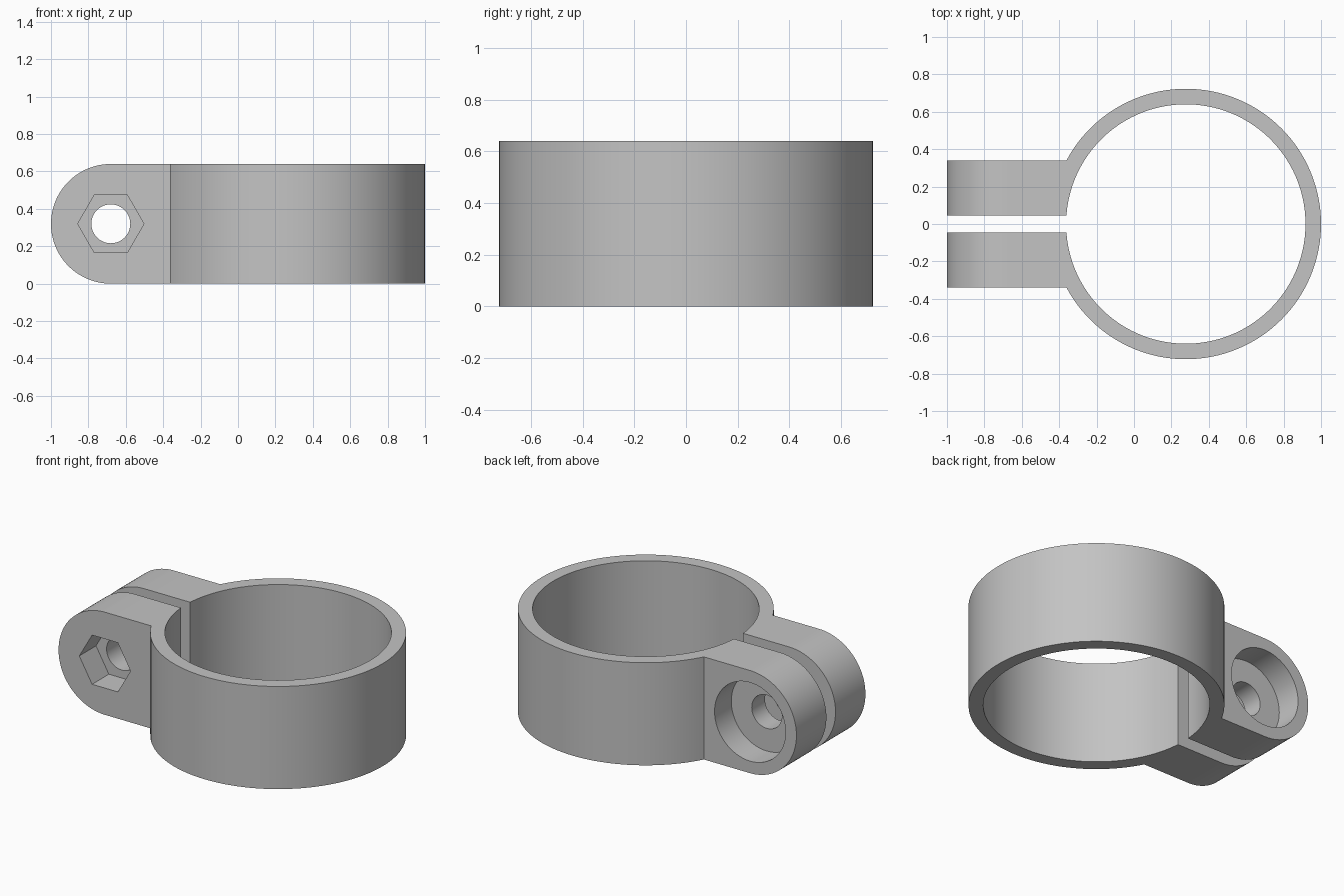
import bpy, bmesh
from math import sin, cos, pi, asin, radians
from mathutils import Vector

cube = bpy.data.objects.get("Cube")
if cube:
    bpy.data.objects.remove(cube)

# Main dimensions
HEIGHT = 0.64
RING_X, OUTER, INNER = 0.277, 0.723, 0.64
GAP, LUG_Y = 0.045, 0.34
BOLT_X, MID = -0.68, HEIGHT / 2

grey = bpy.data.materials.new("plain_grey")
grey.use_nodes = True
colour = (0.55, 0.55, 0.55, 1)
grey.diffuse_color = colour
grey.node_tree.nodes["Principled BSDF"].inputs["Base Color"].default_value = colour


def arc(cx, cy, r, start, end, steps):
    """Points along an arc, both ends included."""
    angles = [start + (end - start) * i / steps for i in range(steps + 1)]
    return [(cx + r * cos(a), cy + r * sin(a)) for a in angles]


def prism(name, outline, low, high, axis):
    """Extrude a flat outline along z, or an xz outline along y."""
    def place(p):
        return Vector((p[0], p[1], low)) if axis == "z" else Vector((p[0], low, p[1]))
    bm = bmesh.new()
    face = bm.faces.new([bm.verts.new(place(p)) for p in outline])
    extruded = bmesh.ops.extrude_face_region(bm, geom=[face])["geom"]
    shift = Vector((0, 0, high - low)) if axis == "z" else Vector((0, high - low, 0))
    verts = [v for v in extruded if isinstance(v, bmesh.types.BMVert)]
    bmesh.ops.translate(bm, verts=verts, vec=shift)
    bmesh.ops.recalc_face_normals(bm, faces=bm.faces)
    mesh = bpy.data.meshes.new(name)
    bm.to_mesh(mesh)
    bm.free()
    mesh.materials.append(grey)
    obj = bpy.data.objects.new(name, mesh)
    bpy.context.collection.objects.link(obj)
    return obj


def carve(target, cutter, operation):
    """Apply a boolean and discard the cutter."""
    cutter.hide_render = True
    mod = target.modifiers.new("carve", "BOOLEAN")
    mod.operation, mod.object, mod.solver = operation, cutter, "EXACT"
    bpy.context.view_layer.objects.active = target
    bpy.ops.object.modifier_apply(modifier=mod.name)
    bpy.data.objects.remove(cutter)


def bolt_circle(r, sides):
    return arc(BOLT_X, MID, r, 0, 2 * pi, sides)[:-1]


# Split ring with two parallel lugs, as one plan outline
out_a = pi - asin(LUG_Y / OUTER)
in_a = pi - asin(GAP / INNER)
plan = arc(RING_X, 0, OUTER, -out_a, out_a, 108)
plan += [(-1, LUG_Y), (-1, GAP)]
plan += arc(RING_X, 0, INNER, in_a, -in_a, 120)
plan += [(-1, -GAP), (-1, -LUG_Y)]
clamp = prism("pipe_clamp", plan, -0.1, HEIGHT + 0.1, "z")

# Side outline rounds the lug ends and trims the height
side = arc(BOLT_X, MID, MID, pi / 2, 3 * pi / 2, 48) + [(1.2, 0), (1.2, HEIGHT)]
carve(clamp, prism("side_trim", side, -1, 1, "y"), "INTERSECT")

# Bolt hole, nut pocket in the front lug, head recess in the back lug
carve(clamp, prism("bolt_hole", bolt_circle(0.104, 48), -0.5, 0.5, "y"), "DIFFERENCE")
carve(clamp, prism("nut_pocket", bolt_circle(0.177, 6), -0.5, -0.175, "y"), "DIFFERENCE")
carve(clamp, prism("head_recess", bolt_circle(0.245, 64), 0.175, 0.5, "y"), "DIFFERENCE")

bpy.ops.object.select_all(action="DESELECT")
clamp.select_set(True)
bpy.context.view_layer.objects.active = clamp
bpy.ops.object.shade_smooth_by_angle(angle=radians(30))
